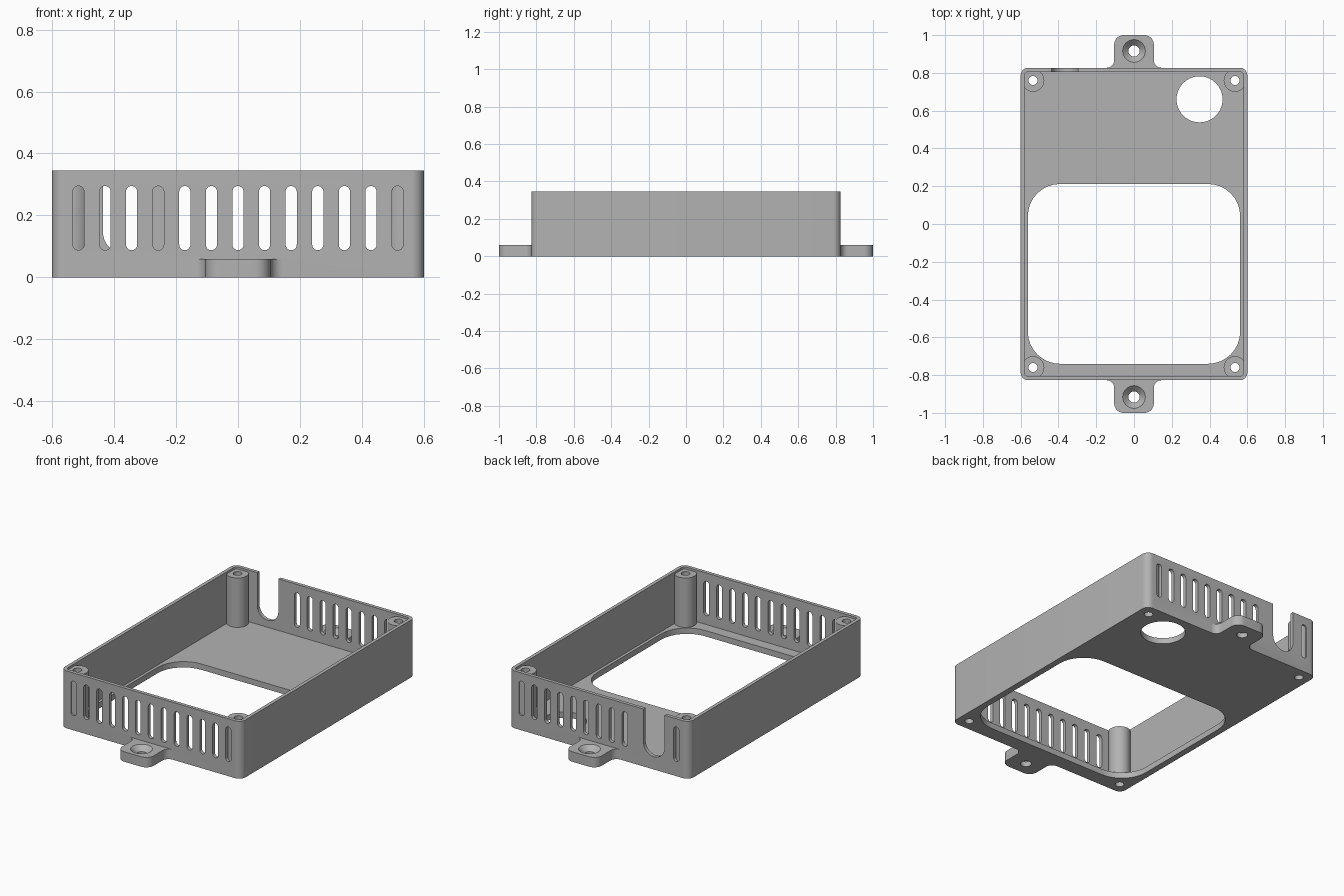
import bpy, bmesh
from math import pi, sin, cos
from mathutils import Matrix

if "Cube" in bpy.data.objects:
    bpy.data.objects.remove(bpy.data.objects["Cube"], do_unlink=True)

grey = bpy.data.materials.new("plain grey")
grey.use_nodes = True
grey.diffuse_color = (0.45, 0.45, 0.45, 1)
grey.node_tree.nodes["Principled BSDF"].inputs["Base Color"].default_value = grey.diffuse_color

# Main sizes
HX, HY, HEIGHT = 0.6, 0.827, 0.345
WALL, FLOOR = 0.021, 0.035
POST_X, POST_Y = 0.535, 0.76
TAB_Y, PITCH = 0.916, 0.0858


def arc(cx, cy, r, start, end, steps=8):
    return [(cx + r * cos(start + (end - start) * i / steps),
             cy + r * sin(start + (end - start) * i / steps)) for i in range(steps + 1)]


def rounded_rect(x0, x1, y0, y1, r):
    corners = [(x1 - r, y1 - r), (x0 + r, y1 - r), (x0 + r, y0 + r), (x1 - r, y0 + r)]
    return [p for i, (cx, cy) in enumerate(corners)
            for p in arc(cx, cy, r, i * pi / 2, (i + 1) * pi / 2)]


def circle(cx, cy, r):
    return arc(cx, cy, r, 0, 2 * pi, 40)[:-1]


def new_object(name, bm):
    bmesh.ops.recalc_face_normals(bm, faces=bm.faces)
    mesh = bpy.data.meshes.new(name)
    bm.to_mesh(mesh)
    bm.free()
    mesh.materials.append(grey)
    obj = bpy.data.objects.new(name, mesh)
    bpy.context.collection.objects.link(obj)
    return obj


def prism(name, outlines, z0, z1, upright=False):
    """Extrude outlines along z, or along y when upright."""
    bm = bmesh.new()
    for pts in outlines:
        face = bm.faces.new([bm.verts.new((x, y, z0)) for x, y in pts])
        new = bmesh.ops.extrude_face_region(bm, geom=[face])["geom"]
        bmesh.ops.translate(bm, vec=(0, 0, z1 - z0),
                            verts=[v for v in new if isinstance(v, bmesh.types.BMVert)])
    bmesh.ops.remove_doubles(bm, verts=bm.verts, dist=1e-5)
    if upright:
        bm.transform(Matrix.Rotation(pi / 2, 4, "X"))
    return new_object(name, bm)


def combine(target, other, operation):
    mod = target.modifiers.new(other.name, "BOOLEAN")
    mod.object, mod.operation, mod.solver = other, operation, "EXACT"
    bpy.context.view_layer.objects.active = target
    bpy.ops.object.modifier_apply(modifier=mod.name)
    bpy.data.objects.remove(other, do_unlink=True)


# Open tray: outer block with the cavity removed
tray = prism("open_tray", [rounded_rect(-HX, HX, -HY, HY, 0.04)], 0, HEIGHT)
cavity = prism("cavity", [rounded_rect(WALL - HX, HX - WALL, WALL - HY, HY - WALL, 0.02)], FLOOR, 0.5)
combine(tray, cavity, "DIFFERENCE")

# Large rounded opening and round cable hole in the floor
openings = [rounded_rect(-0.562, 0.562, -0.74, 0.212, 0.17), circle(0.347, 0.66, 0.122)]
combine(tray, prism("floor_openings", openings, -0.1, 0.1), "DIFFERENCE")


# Ventilation slots, with a cable notch replacing three on the back wall
def slot(i):
    return rounded_rect(i * PITCH - 0.018, i * PITCH + 0.018, 0.088, 0.295, 0.018)


front = [slot(i) for i in range(-6, 7)]
back = [slot(i) for i in range(-6, 7) if i not in (-5, -4, -3)]
back.append(rounded_rect(-0.436, -0.296, 0.077, 0.6, 0.07))
combine(tray, prism("front_slots", front, 0.79, 0.9, upright=True), "DIFFERENCE")
combine(tray, prism("back_slots", back, -0.9, -0.79, upright=True), "DIFFERENCE")

# Corner screw posts
corners = [(sx * POST_X, sy * POST_Y) for sx in (-1, 1) for sy in (-1, 1)]
combine(tray, prism("corner_posts", [circle(x, y, 0.06) for x, y in corners], 0.01, 0.332), "UNION")

# Mounting tabs with filleted roots
half = ([(0.145, HY - 0.01)] + arc(0.145, HY + 0.04, 0.04, 1.5 * pi, pi)
        + arc(0.055, 0.95, 0.05, 0, pi / 2))
tab = half + [(-x, y) for x, y in reversed(half)]
tabs = [tab, [(-x, -y) for x, y in tab]]
combine(tray, prism("mounting_tabs", tabs, 0, 0.06), "UNION")

# Screw holes through posts and tabs
holes = [circle(x, y, 0.024) for x, y in corners]
holes += [circle(0, s * TAB_Y, 0.03) for s in (-1, 1)]
combine(tray, prism("screw_holes", holes, -0.1, 0.5), "DIFFERENCE")

# Countersinks on the tabs
bm = bmesh.new()
for s in (-1, 1):
    bmesh.ops.create_cone(bm, cap_ends=True, segments=40, radius1=0.025, radius2=0.075, depth=0.05,
                          matrix=Matrix.Translation((0, s * TAB_Y, 0.05)))
combine(tray, new_object("countersinks", bm), "DIFFERENCE")

# Smooth the rounded surfaces while keeping crisp edges
for obj in bpy.context.selected_objects:
    obj.select_set(False)
tray.select_set(True)
bpy.context.view_layer.objects.active = tray
bpy.ops.object.shade_smooth_by_angle(angle=pi / 6)
